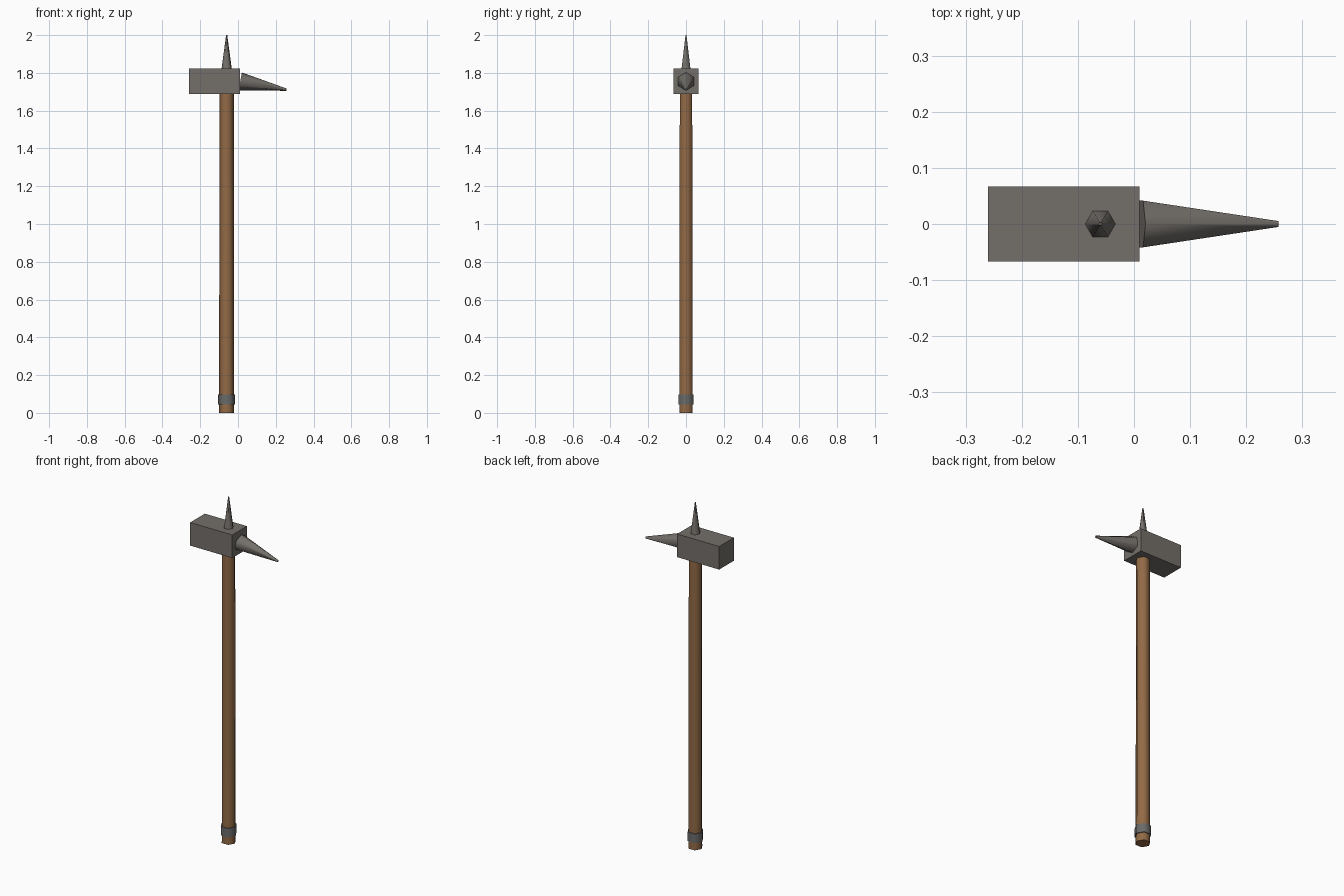
import bpy, bmesh, math
from mathutils import Vector

if "Cube" in bpy.data.objects:
    bpy.data.objects.remove(bpy.data.objects["Cube"])


def material(name, rgb):
    m = bpy.data.materials.new(name)
    m.diffuse_color = (*rgb, 1)
    m.use_nodes = True
    m.node_tree.nodes["Principled BSDF"].inputs["Base Color"].default_value = m.diffuse_color
    return m


WOOD = material("brown wood", (0.29, 0.145, 0.062))
STEEL = material("warm grey steel", (0.175, 0.16, 0.145))
BAND = material("cool grey band", (0.14, 0.145, 0.14))


def finish(bm, name, mat, smooth=True):
    bmesh.ops.recalc_face_normals(bm, faces=bm.faces)
    mesh = bpy.data.meshes.new(name)
    bm.to_mesh(mesh)
    bm.free()
    mesh.materials.append(mat)
    obj = bpy.data.objects.new(name, mesh)
    bpy.context.collection.objects.link(obj)
    if smooth:
        bpy.ops.object.select_all(action='DESELECT')
        bpy.context.view_layer.objects.active = obj
        obj.select_set(True)
        bpy.ops.object.shade_smooth_by_angle(angle=math.radians(65))
    return obj


def hex_rod(name, mat, start, end, r0, r1, corner):
    """Six-sided tapered rod with one corner pointing along 'corner'."""
    start, end = Vector(start), Vector(end)
    axis = (end - start).normalized()
    u = Vector(corner)
    u = (u - axis * u.dot(axis)).normalized()
    v = axis.cross(u)
    bm = bmesh.new()
    rings = []
    for p, r in ((start, r0), (end, r1)):
        rings.append([bm.verts.new(p + r * (math.cos(a) * u + math.sin(a) * v))
                      for a in (i * math.pi / 3 for i in range(6))])
        bm.faces.new(rings[-1])
    for i in range(6):
        j = (i + 1) % 6
        bm.faces.new((rings[0][i], rings[0][j], rings[1][j], rings[1][i]))
    return finish(bm, name, mat)


CX = -0.06
X, Z = (1, 0, 0), (0, 0, 1)

# Shaft and the band near its foot
hex_rod("shaft", WOOD, (CX, 0, 0), (CX, 0, 1.70), 0.040, 0.038, X)
hex_rod("foot_band", BAND, (CX, 0, 0.045), (CX, 0, 0.097), 0.045, 0.045, X)

# Square hammer head
bm = bmesh.new()
bmesh.ops.create_cube(bm, size=1)
for vert in bm.verts:
    vert.co = Vector((vert.co.x * 0.27 - 0.125, vert.co.y * 0.134, vert.co.z * 0.134 + 1.756))
finish(bm, "hammer_head", STEEL, smooth=False)

# Top spike and drooping back spike
hex_rod("top_spike", STEEL, (CX, 0, 1.815), (CX, 0, 2.0), 0.028, 0.003, X)
hex_rod("back_spike", STEEL, (0.012, 0, 1.755), (0.257, 0, 1.711), 0.048, 0.006, Z)
